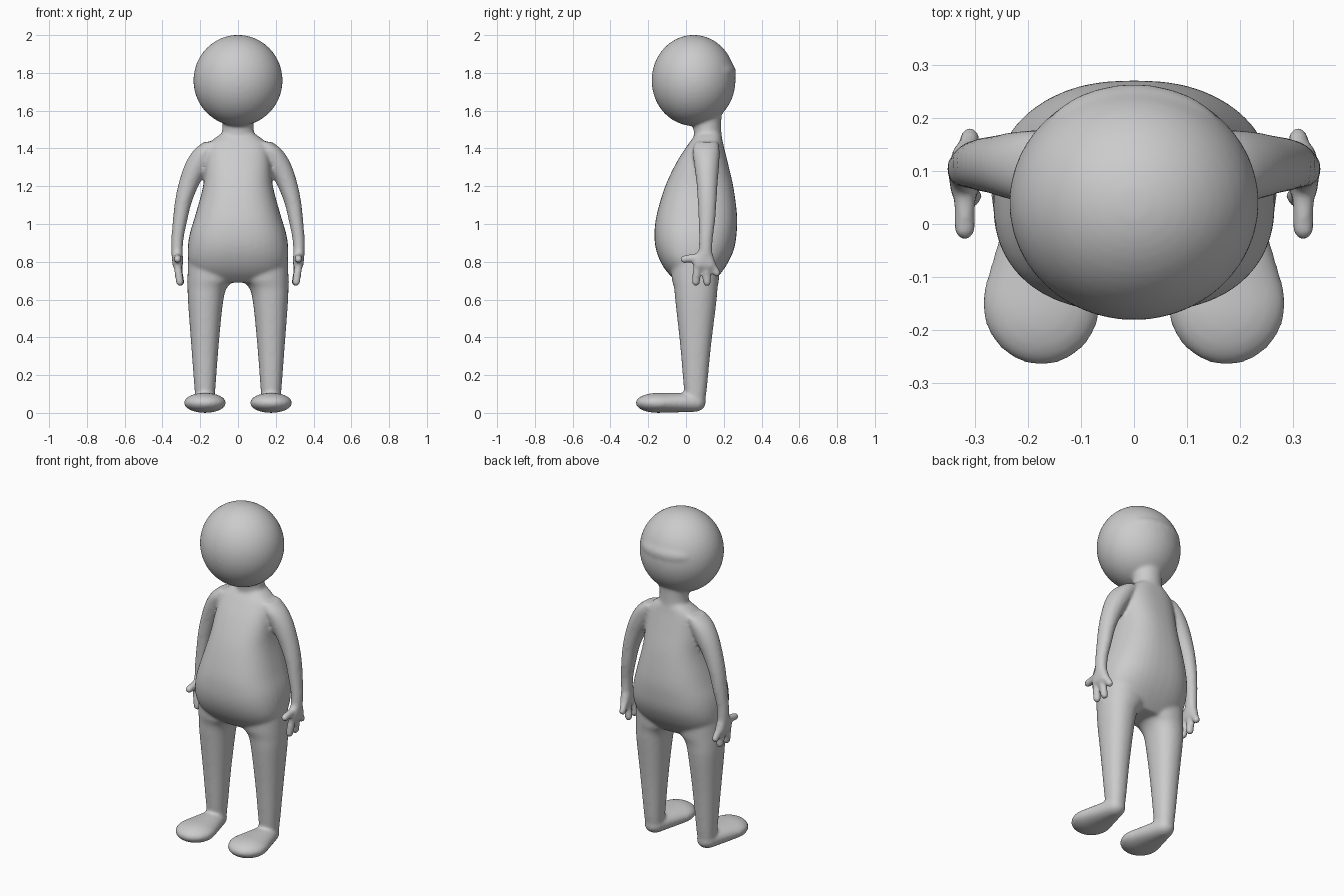
import bpy, bmesh
from math import sin, cos, pi, copysign
from mathutils import Vector

bm = bmesh.new()


def catmull(rows, steps=6):
    """Smoothly interpolate a list of equal-length tuples."""
    v = [Vector(r) for r in rows]
    v = [v[0]] + v + [v[-1]]
    out = []
    for i in range(1, len(v) - 2):
        a, b, c, d = v[i - 1:i + 3]
        for s in range(steps):
            t = s / steps
            out.append(0.5 * (2 * b + (c - a) * t + (2 * a - 5 * b + 4 * c - d) * t ** 2
                              + (3 * b - a - 3 * c + d) * t ** 3))
    return out + [v[-2]]


def loft(rows, power=2.0, n=40):
    """Closed loft of horizontal rings (z, y_front, y_back, x_left, x_right)."""
    rings = []
    for z, y0, y1, x0, x1 in catmull(rows):
        ring = []
        for k in range(n):
            c, s = cos(2 * pi * k / n), sin(2 * pi * k / n)
            c = copysign(abs(c) ** (2 / power), c)
            s = copysign(abs(s) ** (2 / power), s)
            ring.append(bm.verts.new(((x0 + x1) / 2 + c * (x1 - x0) / 2,
                                      (y0 + y1) / 2 + s * (y1 - y0) / 2, z)))
        rings.append(ring)
    for a, b in zip(rings, rings[1:]):
        for k in range(n):
            bm.faces.new((a[k], a[(k + 1) % n], b[(k + 1) % n], b[k]))
    bm.faces.new(rings[0])
    bm.faces.new(rings[-1])


def blob(*balls, n=24):
    """Convex hull around ellipsoids given as (centre, radii)."""
    pts = []
    for (x, y, z), (a, b, c) in balls:
        for i in range(n // 2 + 1):
            th = pi * i / (n // 2)
            for k in range(n if 0 < i < n // 2 else 1):
                ph = 2 * pi * k / n
                pts.append(bm.verts.new((x + a * sin(th) * cos(ph),
                                         y + b * sin(th) * sin(ph), z + c * cos(th))))
    res = bmesh.ops.convex_hull(bm, input=pts)
    inside = [g for g in res["geom_interior"] if isinstance(g, bmesh.types.BMVert)]
    bmesh.ops.delete(bm, geom=inside, context='VERTS')


def finger(a, b, r):
    blob((a, (r, r, r)), (b, (r, r, r)), n=16)


def sym(rows):
    return [(z, y0, y1, -w, w) for z, y0, y1, w in rows]


# head and neck
blob(((0, 0.04, 1.76), (0.236, 0.222, 0.241)), n=48)
loft(sym([(1.40, 0.05, 0.195, 0.10), (1.50, 0.04, 0.187, 0.083), (1.60, 0.04, 0.192, 0.09),
          (1.68, 0.03, 0.22, 0.13), (1.76, 0.01, 0.255, 0.175), (1.82, 0.01, 0.262, 0.18),
          (1.88, 0.02, 0.22, 0.13)]))

# torso
loft(sym([(0.69, -0.04, 0.14, 0.18), (0.74, -0.095, 0.185, 0.235), (0.80, -0.135, 0.225, 0.262),
          (0.87, -0.16, 0.255, 0.266), (0.95, -0.167, 0.268, 0.255), (1.05, -0.155, 0.27, 0.225),
          (1.20, -0.11, 0.25, 0.185), (1.33, -0.048, 0.22, 0.172), (1.42, 0.01, 0.198, 0.155),
          (1.46, 0.04, 0.19, 0.115), (1.49, 0.06, 0.18, 0.07)]), power=2.5)

# paired limbs, built on both sides
for s in (1, -1):
    def side(rows):
        return [(z, y0, y1, s * x0, s * x1) for z, y0, y1, x0, x1 in rows]

    def at(x, y, z):
        return (s * x, y, z)

    # leg
    loft(side([(0.03, 0.01, 0.09, 0.13, 0.22), (0.10, -0.008, 0.107, 0.122, 0.228),
               (0.35, -0.03, 0.132, 0.103, 0.247), (0.58, -0.055, 0.16, 0.08, 0.264),
               (0.66, -0.063, 0.167, 0.06, 0.267), (0.71, -0.075, 0.175, 0.02, 0.267),
               (0.80, -0.08, 0.18, 0.01, 0.265)]), power=2.2)
    # foot
    blob((at(0.175, -0.15, 0.053), (0.112, 0.117, 0.053)),
         (at(0.175, 0.045, 0.055), (0.057, 0.06, 0.05)), n=32)
    # arm
    loft(side([(0.83, 0.065, 0.14, 0.293, 0.352), (0.92, 0.069, 0.142, 0.288, 0.353),
               (1.02, 0.066, 0.155, 0.268, 0.345), (1.12, 0.062, 0.162, 0.243, 0.334),
               (1.22, 0.055, 0.168, 0.20, 0.313), (1.32, 0.042, 0.176, 0.14, 0.279),
               (1.39, 0.035, 0.178, 0.10, 0.235), (1.435, 0.05, 0.17, 0.09, 0.18)]))
    # palm
    blob((at(0.322, 0.10, 0.85), (0.03, 0.038, 0.03)),
         (at(0.32, 0.065, 0.79), (0.028, 0.028, 0.03)),
         (at(0.318, 0.13, 0.785), (0.027, 0.028, 0.03)))
    # thumb and fingers
    finger(at(0.32, 0.07, 0.825), at(0.32, -0.01, 0.813), 0.022)
    finger(at(0.32, 0.06, 0.78), at(0.308, 0.052, 0.692), 0.022)
    finger(at(0.318, 0.105, 0.78), at(0.305, 0.112, 0.69), 0.022)
    finger(at(0.316, 0.135, 0.79), at(0.31, 0.163, 0.74), 0.021)

bmesh.ops.recalc_face_normals(bm, faces=bm.faces)
mesh = bpy.data.meshes.new("cartoon_figure")
bm.to_mesh(mesh)
bm.free()
body = bpy.data.objects.new("cartoon_figure", mesh)
bpy.context.collection.objects.link(body)

# fuse the parts into one smooth skin
remesh = body.modifiers.new("fuse", 'REMESH')
remesh.mode = 'VOXEL'
remesh.voxel_size = 0.009
remesh.use_smooth_shade = True
smooth = body.modifiers.new("soften", 'SMOOTH')
smooth.factor = 0.5
smooth.iterations = 10
